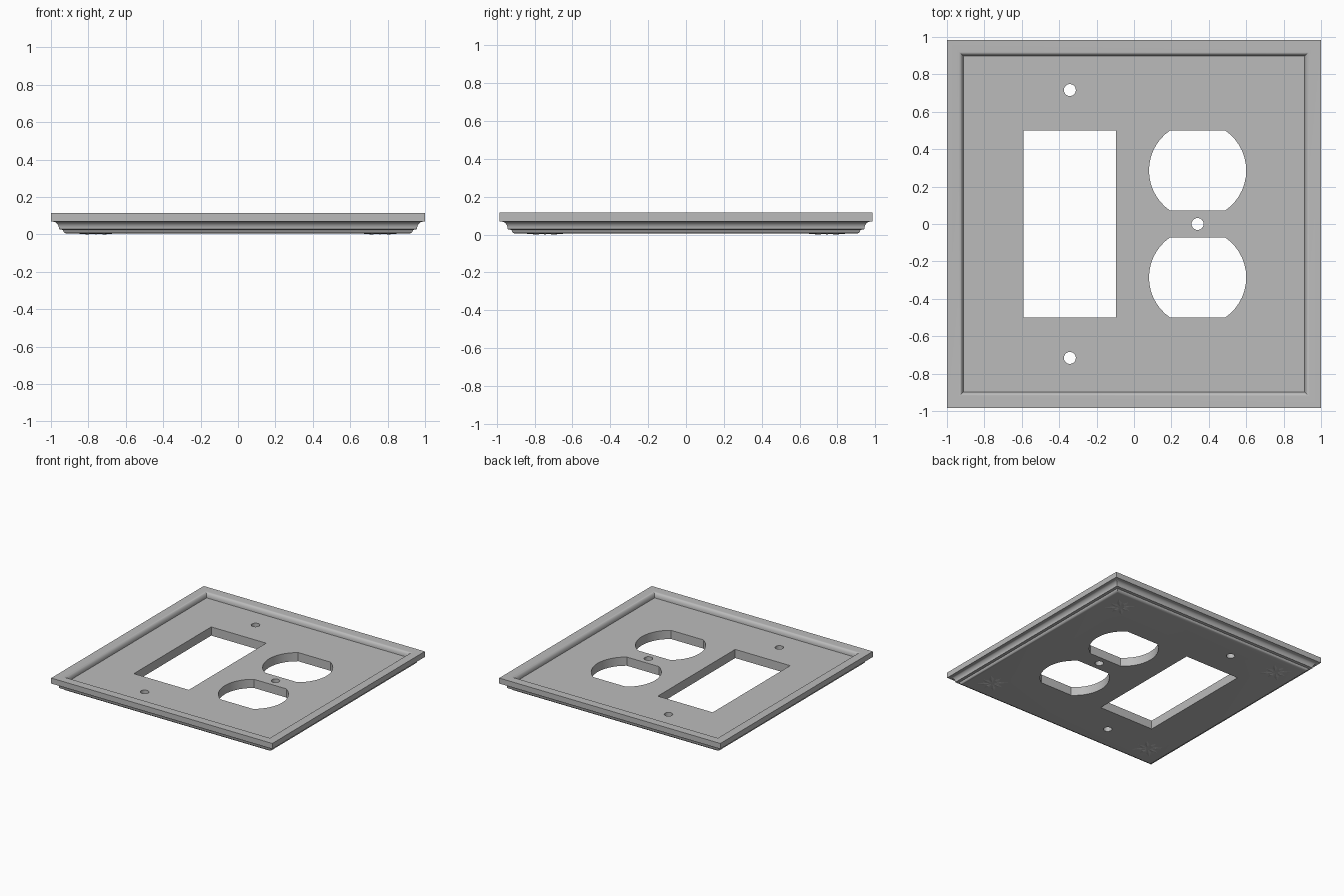
import bpy, bmesh, math
from mathutils import Matrix, Vector

cube = bpy.data.objects.get("Cube")
if cube:
    bpy.data.objects.remove(cube, do_unlink=True)

HALF_X, HALF_Y = 1.0, 0.985
FLOOR_Z, FACE_Z, BACK_Z = 0.075, 0.004, 0.115

metal = bpy.data.materials.new("satin grey")
metal.use_nodes = True
GREY = (0.5, 0.5, 0.5, 1)
metal.diffuse_color = GREY
metal.node_tree.nodes["Principled BSDF"].inputs["Base Color"].default_value = GREY


def make_object(name, bm):
    bmesh.ops.recalc_face_normals(bm, faces=bm.faces)
    mesh = bpy.data.meshes.new(name)
    bm.to_mesh(mesh)
    bm.free()
    mesh.materials.append(metal)
    obj = bpy.data.objects.new(name, mesh)
    bpy.context.collection.objects.link(obj)
    return obj


def activate(obj):
    bpy.ops.object.select_all(action='DESELECT')
    obj.select_set(True)
    bpy.context.view_layer.objects.active = obj


# Moulded plate: rectangular rings stepped along an (inset, height) profile
def plate_profile():
    quarter = [math.radians(a) for a in range(0, 91, 15)]
    # rounded inner lip of the back recess
    lip = [(0.064 + 0.024 * math.sin(a), FLOOR_Z + (BACK_Z - FLOOR_Z) * math.cos(a))
           for a in reversed(quarter)]
    # square edge band, then a concave cove
    cove = [(0.012 + 0.031 * math.sin(a), 0.028 + 0.04 * math.cos(a)) for a in quarter]
    # small rounded step down to the face
    bead = [(0.088 - 0.024 * math.cos(a), 0.024 - 0.02 * math.sin(a)) for a in quarter]
    return lip + [(0, BACK_Z), (0, 0.07)] + cove + bead


bm = bmesh.new()
rings = []
for inset, z in plate_profile():
    x, y = HALF_X - inset, HALF_Y - inset
    rings.append([bm.verts.new((sx * x, sy * y, z))
                  for sx, sy in ((-1, -1), (1, -1), (1, 1), (-1, 1))])
for a, b in zip(rings, rings[1:]):
    for i in range(4):
        j = (i + 1) % 4
        bm.faces.new((a[i], a[j], b[j], b[i]))
bm.faces.new(rings[0])
bm.faces.new(rings[-1])
plate = make_object("wall_plate", bm)


# Openings: vertical prisms cut through the plate
def add_prism(bm, outline):
    low = [bm.verts.new((x, y, -0.1)) for x, y in outline]
    high = [bm.verts.new((x, y, 0.3)) for x, y in outline]
    bm.faces.new(low)
    bm.faces.new(high)
    for i in range(len(low)):
        j = (i + 1) % len(low)
        bm.faces.new((low[i], low[j], high[j], high[i]))


def circle(cx, cy, r, n=32):
    return [(cx + r * math.cos(math.tau * i / n), cy + r * math.sin(math.tau * i / n))
            for i in range(n)]


def socket_outline(cx, cy, r, half_height, n=14):
    a = math.asin(half_height / r)
    arc = [-a + 2 * a * i / n for i in range(n + 1)]
    angles = arc + [t + math.pi for t in arc]
    return [(cx + r * math.cos(t), cy + r * math.sin(t)) for t in angles]


bm = bmesh.new()
add_prism(bm, [(-0.592, -0.5), (-0.095, -0.5), (-0.095, 0.5), (-0.592, 0.5)])
for side in (-1, 1):
    add_prism(bm, socket_outline(0.34, side * 0.286, 0.26, 0.215))
    add_prism(bm, circle(-0.343, side * 0.716, 0.032))
add_prism(bm, circle(0.34, 0, 0.032))
cutter = make_object("opening_cutter", bm)
cutter.hide_render = True

cut = plate.modifiers.new("openings", 'BOOLEAN')
cut.operation = 'DIFFERENCE'
cut.solver = 'EXACT'
cut.object = cutter
activate(plate)
bpy.ops.object.modifier_apply(modifier=cut.name)
bpy.data.objects.remove(cutter, do_unlink=True)
bpy.ops.object.shade_smooth_by_angle(angle=math.radians(35))


# Corner rosettes: eight slim ridged leaves in low relief on the face
def add_leaf(bm, matrix, length, width):
    points = [(0.012, 0, 0), (length * 0.55, width, 0), (length, 0, 0),
              (length * 0.55, -width, 0), (length * 0.5, 0, -FACE_Z)]
    v = [bm.verts.new(matrix @ Vector(p)) for p in points]
    for i in range(4):
        bm.faces.new((v[i], v[(i + 1) % 4], v[4]))
    bm.faces.new(v[:4])


for sx, x_name in ((-1, "right"), (1, "left")):
    for sy, y_name in ((-1, "front"), (1, "back")):
        bm = bmesh.new()
        place = Matrix.Translation((sx * 0.76, sy * 0.745, FACE_Z))
        for k in range(8):
            turn = Matrix.Rotation(math.tau * k / 8, 4, 'Z')
            add_leaf(bm, place @ turn, 0.12 if k % 2 else 0.095, 0.018)
        make_object(f"rosette_{y_name}_{x_name}", bm)
